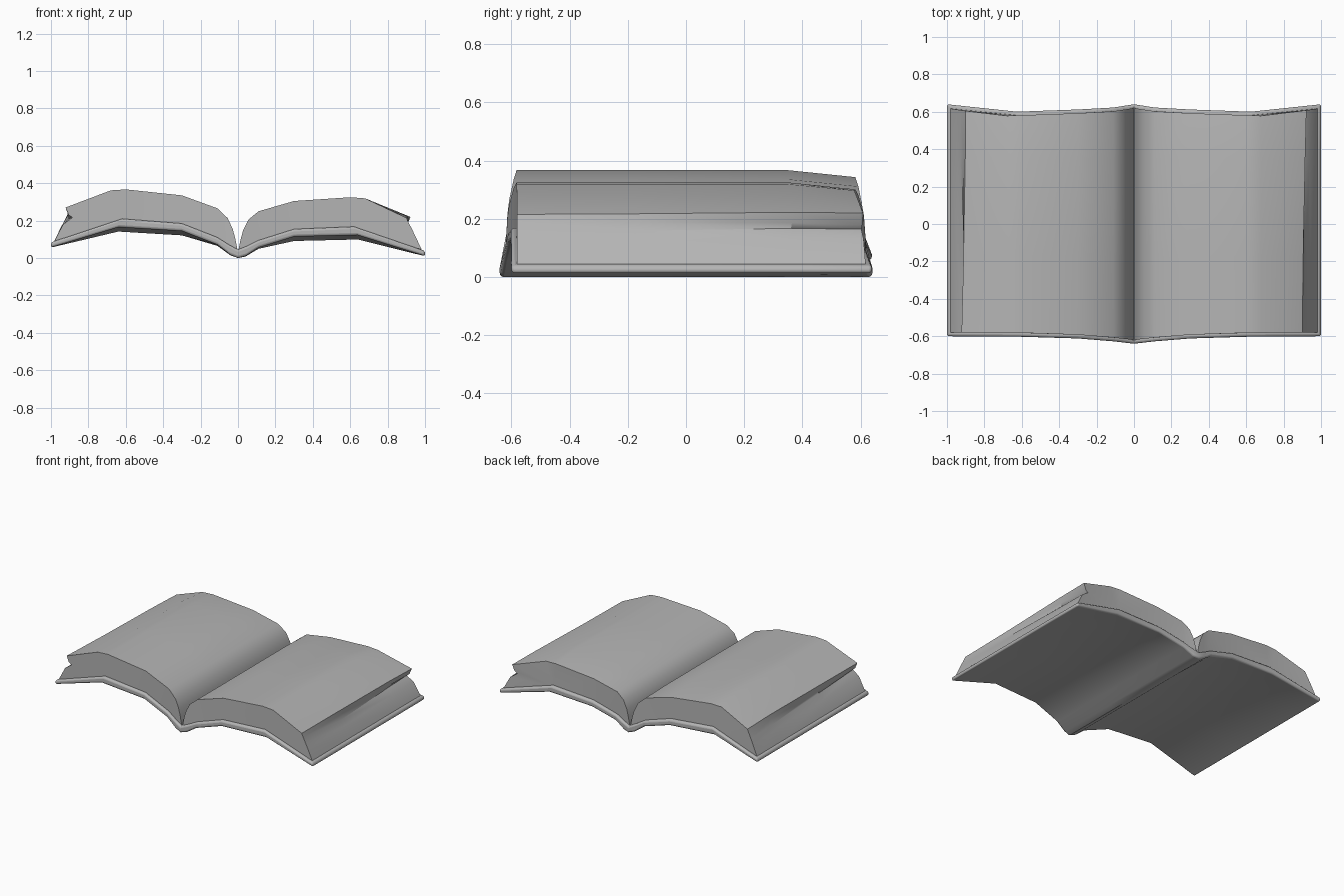
import bpy, bmesh

if "Cube" in bpy.data.objects:
    bpy.data.objects.remove(bpy.data.objects["Cube"])

# Right-hand half of the section (x, z); the left half is mirrored and lifted
PAGE_TOP = [(0.002, 0.04), (0.014, 0.10), (0.028, 0.15), (0.055, 0.205), (0.11, 0.25),
            (0.30, 0.305), (0.60, 0.325), (0.68, 0.319)]
EDGE_STRAIGHT = [(0.90, 0.215), (0.912, 0.19), (0.93, 0.155), (0.947, 0.12), (0.982, 0.045)]
EDGE_RAGGED = [(0.922, 0.225), (0.905, 0.185), (0.885, 0.172), (0.935, 0.135), (0.982, 0.045)]
PAGE_BOTTOM = [(0.62, 0.155), (0.30, 0.143), (0.10, 0.08), (0.04, 0.05)]
COVER_TOP = [(0.0, 0.045), (0.05, 0.065), (0.11, 0.095), (0.30, 0.155), (0.62, 0.168), (1.0, 0.038)]
COVER_BOTTOM = [(0.0, 0.0), (0.04, 0.010), (0.11, 0.055), (0.30, 0.114), (0.64, 0.122), (1.0, 0.01)]
STATIONS = [-1.0, -0.3, 0.6, 1.0]

grey = bpy.data.materials.new("dark_grey")
grey.diffuse_color = (0.46, 0.46, 0.46, 1)
grey.use_nodes = True
grey.node_tree.nodes["Principled BSDF"].inputs["Base Color"].default_value = grey.diffuse_color


def interp(table, x):
    for (x0, v0), (x1, v1) in zip(table, table[1:]):
        if x <= x1:
            return v0 + (v1 - v0) * (x - x0) / (x1 - x0)
    return table[-1][1]


def place(x, z, t, inset):
    """Lift the left half, sag the back end and curve the two ends."""
    a = abs(x)
    if x < 0:
        z += interp([(0, 0), (0.1, 0.015), (0.3, 0.03), (0.6, 0.042), (1, 0.046)], a)
    if t > 0.6:
        z -= 0.024 * (t - 0.6) / 0.4 * interp([(0, 0), (0.1, 0.2), (0.3, 1), (0.65, 1), (1, 0)], a)
    front = interp([(0, 0.64), (0.13, 0.625), (0.3, 0.612), (0.6, 0.602), (1, 0.6)], a)
    back = interp([(0, 0.64), (0.14, 0.618), (0.72, 0.597), (1, 0.64)], a)
    y = t * ((front if t < 0 else back) - inset)
    return x, y, z


def cover_cap(n):
    """Quads between the upper and lower line of the cover."""
    return [(i, i + 1, n - 2 - i, n - 1 - i) for i in range(n // 2 - 1)]


def page_cap(n):
    """Ladder of faces across the page block, fanning at both ends."""
    spine, outer = n - 1, n - 4
    fan = [(spine, i, i + 1) for i in range(3)]
    ladder = [(3 + i, 4 + i, spine - 1 - i, spine - i) for i in range(3)]
    return fan + ladder + [(outer, i, i + 1) for i in range(6, n - 5)]


def loft(name, section, inset, cap, bevel=0):
    """Loft closed sections along y, cap the ends and smooth."""
    bm = bmesh.new()
    rings = [[bm.verts.new(place(x, z, t, inset)) for x, z in section(t)] for t in STATIONS]
    n = len(rings[0])
    for r0, r1 in zip(rings, rings[1:]):
        for i in range(n):
            j = (i + 1) % n
            bm.faces.new((r0[i], r0[j], r1[j], r1[i]))
    for r in (rings[0], rings[-1]):
        for face in cap(n):
            bm.faces.new([r[i] for i in face])
    bmesh.ops.recalc_face_normals(bm, faces=bm.faces)
    mesh = bpy.data.meshes.new(name)
    bm.to_mesh(mesh)
    bm.free()
    mesh.materials.append(grey)
    ob = bpy.data.objects.new(name, mesh)
    bpy.context.collection.objects.link(ob)
    if bevel:
        mod = ob.modifiers.new("rounded_edge", 'BEVEL')
        mod.width, mod.segments = bevel, 3
        mod.limit_method, mod.angle_limit = 'ANGLE', 0.9
    bpy.ops.object.select_all(action='DESELECT')
    ob.select_set(True)
    bpy.context.view_layer.objects.active = ob
    bpy.ops.object.shade_smooth_by_angle(angle=0.6)
    return ob


def mirrored(line):
    return [(-x, z) for x, z in reversed(line) if x > 0] + line


# Cover: one folded sheet with a rounded rim
loft("cover", lambda t: mirrored(COVER_TOP) + mirrored(COVER_BOTTOM)[::-1], 0.0, cover_cap, bevel=0.012)

# Page blocks: straight fore edge at one corner, ragged at the other
for side, name in ((1, "right_pages"), (-1, "left_pages")):
    def section(t, side=side):
        w = ((side * t + 1) / 2) ** 1.5
        edge = [(a + (c - a) * w, b + (d - b) * w)
                for (a, b), (c, d) in zip(EDGE_STRAIGHT, EDGE_RAGGED)]
        return [(side * x, z) for x, z in PAGE_TOP + edge + PAGE_BOTTOM]
    loft(name, section, 0.02, page_cap)
